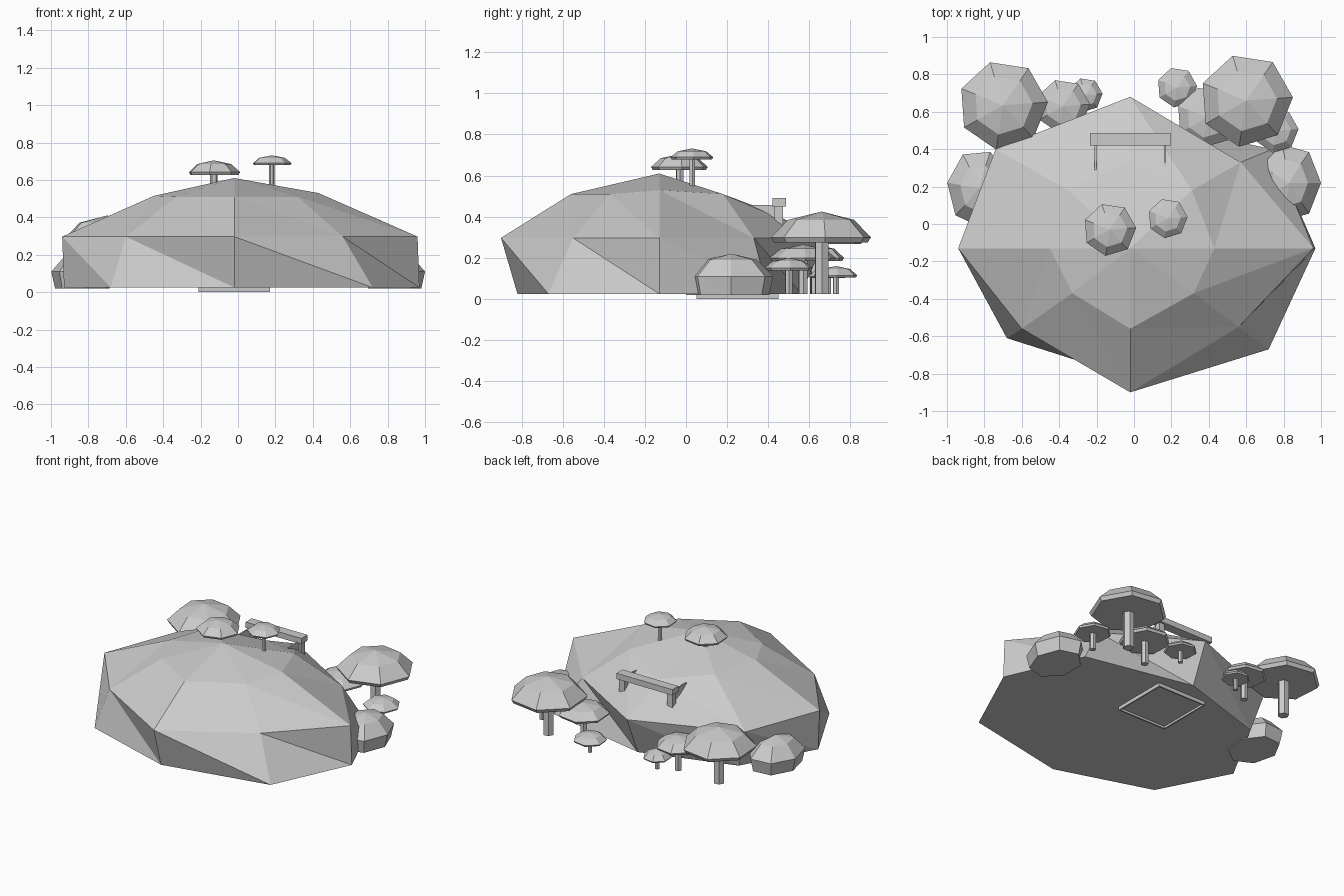
import bpy, bmesh, math
from mathutils import Vector

old = bpy.data.objects.get("Cube")
if old:
    bpy.data.objects.remove(old, do_unlink=True)

grey = bpy.data.materials.new("stone grey")
grey.use_nodes = True
COLOUR = (0.6, 0.6, 0.6, 1)
grey.diffuse_color = COLOUR
grey.node_tree.nodes["Principled BSDF"].inputs["Base Color"].default_value = COLOUR


def finish(name, bm):
    bmesh.ops.recalc_face_normals(bm, faces=bm.faces)
    mesh = bpy.data.meshes.new(name)
    bm.to_mesh(mesh)
    bm.free()
    mesh.materials.append(grey)
    obj = bpy.data.objects.new(name, mesh)
    bpy.context.collection.objects.link(obj)
    return obj


def stack(name, rings, apex=None):
    """Bridge rings, top to bottom, with one diagonal direction; close both ends."""
    bm = bmesh.new()
    loops = [[bm.verts.new(p) for p in ring] for ring in rings]
    n = len(loops[0])
    for up, low in zip(loops, loops[1:]):
        for i in range(n):
            j = (i + 1) % n
            bm.faces.new((up[i], low[i], low[j]))
            bm.faces.new((up[i], low[j], up[j]))
    if apex:
        tip = bm.verts.new(apex)
        for i in range(n):
            bm.faces.new((tip, loops[0][i], loops[0][(i + 1) % n]))
    else:
        bm.faces.new(loops[0])
    bm.faces.new(loops[-1][::-1])
    return finish(name, bm)


def ring(x, y, z, rx, ry, n, turn=0.0):
    angles = [turn + math.tau * i / n for i in range(n)]
    return [(x + rx * math.cos(a), y + ry * math.sin(a), z) for a in angles]


def box(name, x0, x1, y0, y1, z0, z1):
    bm = bmesh.new()
    bmesh.ops.create_cube(bm, size=1)
    for v in bm.verts:
        v.co = Vector(((x0, x1)[v.co.x > 0], (y0, y1)[v.co.y > 0], (z0, z1)[v.co.z > 0]))
    return finish(name, bm)


def mushroom(name, x, y, r, base, rim, top, stem_r):
    turn = 0.07
    h = top - rim
    lip = 0.1 * r
    stack(name + "_cap", [
        ring(x, y, rim + 0.68 * h, 0.66 * r, 0.66 * r, 7, turn),
        ring(x, y, rim, r, r, 7, turn),
        ring(x, y, rim - lip, 0.94 * r, 0.94 * r, 7, turn),
    ], (x, y, top))
    stack(name + "_stem", [
        ring(x, y, rim - lip / 2, stem_r, stem_r, 6, turn),
        ring(x, y, base, stem_r, stem_r, 6, turn),
    ])


# Main boulder: shoulder, waist and foot rings, counter-clockwise from the left
shoulder = [(0.43, -0.13, 0.53), (0.31, 0.18, 0.51), (-0.02, 0.34, 0.45),
            (-0.35, 0.18, 0.51), (-0.45, -0.13, 0.515), (-0.33, -0.37, 0.51),
            (-0.02, -0.56, 0.51), (0.32, -0.37, 0.51)]
waist = [(0.96, -0.13), (0.57, 0.33), (-0.02, 0.68), (-0.74, 0.40),
         (-0.94, -0.13), (-0.60, -0.56), (-0.02, -0.90), (0.56, -0.55)]
foot = [(0.97, -0.13), (0.74, 0.40), (-0.02, 0.56), (-0.66, 0.36),
        (-0.93, -0.13), (-0.68, -0.61), (-0.02, -0.82), (0.72, -0.67)]
stack("boulder", [shoulder,
                  [(x, y, 0.297) for x, y in waist],
                  [(x, y, 0.025) for x, y in foot]], (-0.02, -0.13, 0.61))

# Small rocks leaning on the boulder's sides
for name, x, y, turn in (("left_rock", 0.83, 0.22, 0.0), ("right_rock", -0.83, 0.19, 0.3)):
    stack(name, [ring(x, y, 0.19, 0.10, 0.13, 7, turn),
                 ring(x, y, 0.11, 0.17, 0.21, 7, turn),
                 ring(x, y, 0.02, 0.15, 0.19, 7, turn)], (x, y, 0.22))

# Mushrooms: centre, cap radius, base, rim, top, stem radius
for args in (
    ("large_left_mushroom", 0.60, 0.66, 0.25, 0.025, 0.30, 0.425, 0.036),
    ("large_right_mushroom", -0.70, 0.635, 0.24, 0.025, 0.29, 0.41, 0.036),
    ("medium_left_mushroom", 0.39, 0.57, 0.165, 0.025, 0.20, 0.265, 0.024),
    ("medium_right_mushroom", -0.38, 0.63, 0.145, 0.025, 0.20, 0.265, 0.024),
    ("small_left_mushroom", 0.76, 0.50, 0.12, 0.025, 0.15, 0.20, 0.02),
    ("small_middle_mushroom", 0.23, 0.73, 0.108, 0.025, 0.115, 0.16, 0.016),
    ("small_right_mushroom", -0.26, 0.69, 0.092, 0.025, 0.11, 0.155, 0.016),
    ("top_right_mushroom", -0.13, -0.03, 0.142, 0.55, 0.642, 0.705, 0.02),
    ("top_left_mushroom", 0.18, 0.03, 0.107, 0.50, 0.69, 0.732, 0.015),
):
    mushroom(*args)

# Doorway: lintel, posts and thin passage walls
box("lintel", -0.235, 0.195, 0.42, 0.487, 0.45, 0.49)
for side, x in (("left", 0.165), ("right", -0.205)):
    box(side + "_post", x - 0.02, x + 0.02, 0.43, 0.472, 0.34, 0.455)
    box(side + "_passage_wall", x - 0.005, x + 0.005, 0.05, 0.45, 0.0, 0.457)
for end, y in (("front", 0.05), ("back", 0.44)):
    box(end + "_sill", -0.205, 0.165, y, y + 0.01, 0.0, 0.04)
box("passage_floor", -0.205, 0.165, 0.05, 0.45, 0.015, 0.03)
